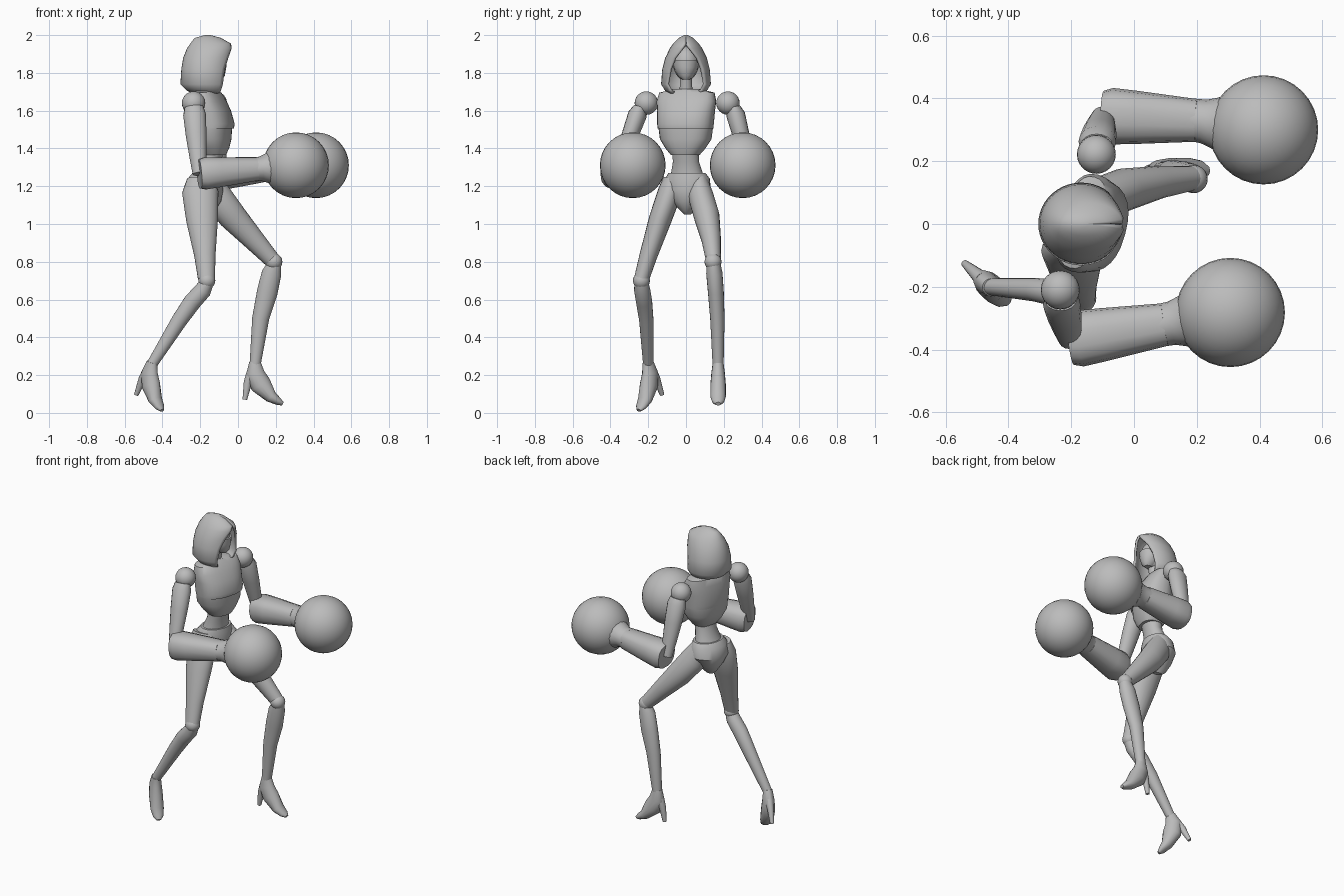
import bpy, bmesh, math
from mathutils import Vector, Matrix

cube = bpy.data.objects.get("Cube")
if cube:
    bpy.data.objects.remove(cube, do_unlink=True)

grey = bpy.data.materials.new("plain grey")
grey.use_nodes = True
grey.diffuse_color = (0.5, 0.5, 0.5, 1)
grey.node_tree.nodes["Principled BSDF"].inputs["Base Color"].default_value = (0.5, 0.5, 0.5, 1)

DOWN = Vector((0, 0, -1))
YAW = math.radians(-15)
FORWARD = Vector((math.cos(YAW), math.sin(YAW), 0))
ACROSS = Vector((-math.sin(YAW), math.cos(YAW), 0))
SIDE_Y = Vector((0, 1, 0))


def finish(name, bm, angle=35, fix_normals=True):
    """Turn a bmesh into a smooth shaded grey object."""
    if fix_normals:
        bmesh.ops.recalc_face_normals(bm, faces=bm.faces)
    mesh = bpy.data.meshes.new(name)
    bm.to_mesh(mesh)
    bm.free()
    mesh.materials.append(grey)
    obj = bpy.data.objects.new(name, mesh)
    bpy.context.collection.objects.link(obj)
    bpy.ops.object.select_all(action="DESELECT")
    obj.select_set(True)
    bpy.context.view_layer.objects.active = obj
    bpy.ops.object.shade_smooth_by_angle(angle=math.radians(angle))
    return obj


def signed_power(value, power):
    return math.copysign(abs(value) ** power, value)


def skin(bm, rings, closed=True):
    """Bridge successive rings of vertices with quads."""
    for low, high in zip(rings, rings[1:]):
        count = len(low)
        for j in range(count if closed else count - 1):
            k = (j + 1) % count
            bm.faces.new((low[j], low[k], high[k], high[j]))


def loft(name, sections, side=SIDE_Y, level=False, sides=20, square=2, angle=35):
    """Skin ovals (x, y, z, half width, half depth) along a path; level keeps them horizontal."""
    bm = bmesh.new()
    centres = [Vector(s[:3]) for s in sections]
    rings = []
    for i, section in enumerate(sections):
        along = DOWN if level else centres[min(i + 1, len(centres) - 1)] - centres[max(i - 1, 0)]
        along = along.normalized()
        u = (side - along * side.dot(along)).normalized()
        v = along.cross(u)
        ring = []
        for j in range(sides):
            a = math.tau * j / sides
            du = signed_power(math.cos(a), 2 / square) * section[3]
            dv = signed_power(math.sin(a), 2 / square) * section[4]
            ring.append(bm.verts.new(centres[i] + u * du + v * dv))
        rings.append(ring)
    skin(bm, rings)
    bm.faces.new(rings[0])
    bm.faces.new(rings[-1])
    return finish(name, bm, angle)


def trunk(name, sections, square=2.4):
    """Level loft turned with the body; rows are (forward, z, half width, half depth)."""
    base = Vector((-0.165, 0.005, 0))
    rows = []
    for f, z, width, depth in sections:
        c = base + FORWARD * f
        rows.append((c.x, c.y, z, width, depth))
    return loft(name, rows, ACROSS, True, 28, square)


def ball(name, centre, radius, segments=32):
    bm = bmesh.new()
    bmesh.ops.create_uvsphere(bm, u_segments=segments, v_segments=segments // 2, radius=radius)
    bmesh.ops.translate(bm, verts=bm.verts, vec=centre)
    return finish(name, bm, 60)


# Torso
trunk("upper_chest", [(0, 1.715, .07, .045), (0, 1.695, .15, .065), (.01, 1.65, .16, .085),
                      (.02, 1.6, .155, .1), (.03, 1.53, .15, .112), (.03, 1.505, .147, .108)])
trunk("rib_cage", [(.025, 1.515, .145, .103), (.025, 1.45, .137, .1),
                   (.03, 1.4, .105, .085), (.035, 1.365, .075, .065)])
trunk("waist", [(.03, 1.4, .072, .062), (.02, 1.33, .07, .056), (0, 1.27, .085, .065), (-.01, 1.2, .1, .08)], 2)
trunk("pelvis", [(0, 1.27, .1, .075), (-.01, 1.24, .12, .09), (-.015, 1.18, .125, .1),
                 (-.01, 1.12, .085, .085), (-.01, 1.07, .035, .055), (-.01, 1.05, .015, .03)], 2)

# Neck, head and lower face mask
loft("neck", [(-.175, 0, 1.67, .05, .045), (-.16, 0, 1.73, .032, .034), (-.145, 0, 1.82, .03, .034)])
skull = ball("head", (0, 0, 0), 1, 24)
skull.data.transform(Matrix.Translation((-.145, 0, 1.85)) @ Matrix.Diagonal((.075, .068, .09, 1)))
loft("face_mask", [(-.115, 0, 1.765, .02, .03), (-.12, 0, 1.785, .044, .05),
                   (-.135, 0, 1.83, .066, .073), (-.14, 0, 1.865, .072, .079)], level=True)

# Hood: rows are z, centre x, half depth, half width, opening angle
hood_rows = [(1.69, -.15, .085, .085, 52), (1.705, -.16, .11, .11, 51), (1.74, -.168, .137, .132, 50),
             (1.82, -.167, .133, .126, 43), (1.88, -.16, .13, .11, 33), (1.93, -.15, .12, .086, 13),
             (1.955, -.145, .108, .068, 2), (1.985, -.16, .07, .038, 1), (2, -.16, .015, .01, 1)]
bm = bmesh.new()
rings = []
for z, cx, depth, width, gap in hood_rows:
    ring = []
    for j in range(33):
        a = math.radians(gap + (360 - 2 * gap) * j / 32)
        ring.append(bm.verts.new((cx + depth * math.cos(a), width * math.sin(a), z)))
    rings.append(ring)
skin(bm, rings, closed=False)
bm.faces.new(rings[-1])
hood = finish("hood", bm, 50, fix_normals=False)
shell = hood.modifiers.new("cloth thickness", "SOLIDIFY")
shell.thickness = 0.014
shell.offset = -1

# Arms with round gloves
arms = {
    "left": dict(shoulder=(-.12, .222, 1.64), elbow=(-.1, .345, 1.265), wrist=(.2, .33, 1.295), glove=(.413, .3, 1.311)),
    "right": dict(shoulder=(-.235, -.21, 1.64), elbow=(-.205, -.37, 1.265), wrist=(.1, -.32, 1.29), glove=(.307, -.282, 1.311)),
}
for label, arm in arms.items():
    shoulder, elbow, wrist, glove = (Vector(arm[k]) for k in ("shoulder", "elbow", "wrist", "glove"))
    sign = 1 if label == "left" else -1
    ball(label + "_shoulder", shoulder, .062, 24)
    ball(label + "_glove", glove, .174)
    outward = Vector((0, .025 * sign, 0))
    rows = []
    for t, width, depth in ((.06, .035, .05), (.16, .05, .06), (.45, .045, .055), (.75, .038, .045), (1, .03, .035)):
        rows.append((*(shoulder.lerp(elbow, t) + outward * (1 - t)), width, depth))
    loft(label + "_upper_arm", rows, sides=16)
    rows = []
    for t, width, depth in ((0, .08, .078), (.1, .09, .086), (.35, .085, .08), (1, .068, .062)):
        rows.append((*elbow.lerp(wrist, t), width, depth))
    loft(label + "_forearm", rows, sides=14, square=2.5)
    rows = []
    for t, width, depth in ((-.08, .068, .063), (.1, .07, .065), (.25, .08, .078), (.45, .1, .1)):
        rows.append((*wrist.lerp(glove, t), width, depth))
    loft(label + "_cuff", rows, sides=16)

# Legs
loft("left_thigh", [(-.155, .07, 1.23, .045, .06), (-.115, .078, 1.15, .067, .08), (-.03, .11, 1.04, .068, .075),
                    (.08, .133, .92, .052, .058), (.18, .145, .81, .04, .043)])
loft("right_thigh", [(-.2, -.07, 1.24, .05, .07), (-.2, -.085, 1.17, .064, .096), (-.19, -.138, 1.02, .06, .084),
                     (-.175, -.2, .83, .047, .056), (-.167, -.235, .71, .04, .045)])
loft("left_shin", [(.195, .145, .795, .036, .035), (.178, .15, .74, .043, .052), (.155, .158, .64, .042, .055),
                   (.12, .166, .5, .038, .045), (.09, .17, .25, .029, .029)])
loft("right_shin", [(-.16, -.237, .7, .036, .035), (-.185, -.232, .65, .043, .045), (-.24, -.222, .59, .043, .047),
                    (-.31, -.21, .49, .038, .042), (-.457, -.2, .255, .027, .028)])
ball("left_knee", (.19, .143, .8), .045, 20)
ball("right_knee", (-.165, -.236, .7), .045, 20)

# High heeled feet, shaped at the ankle then turned and pitched into place
feet = {"left": ((.09, .17, .26), 0, 0), "right": ((-.457, -.2, .26), -42, 18)}
for label, (ankle, turn, pitch) in feet.items():
    place = (Matrix.Translation(ankle) @ Matrix.Rotation(math.radians(turn), 4, "Z")
             @ Matrix.Rotation(math.radians(pitch), 4, "Y"))
    shoe = loft(label + "_foot", [(0, 0, .01, .028, .03), (0, 0, -.05, .036, .05), (.03, 0, -.11, .041, .056),
                                  (.085, 0, -.175, .041, .033), (.125, 0, -.2, .032, .02), (.147, 0, -.212, .014, .01)], sides=16)
    heel = loft(label + "_heel", [(-.018, 0, -.05, .026, .028), (-.038, 0, -.1, .02, .022),
                                  (-.054, 0, -.19, .012, .012)], sides=12)
    for part in (shoe, heel):
        part.data.transform(place)
